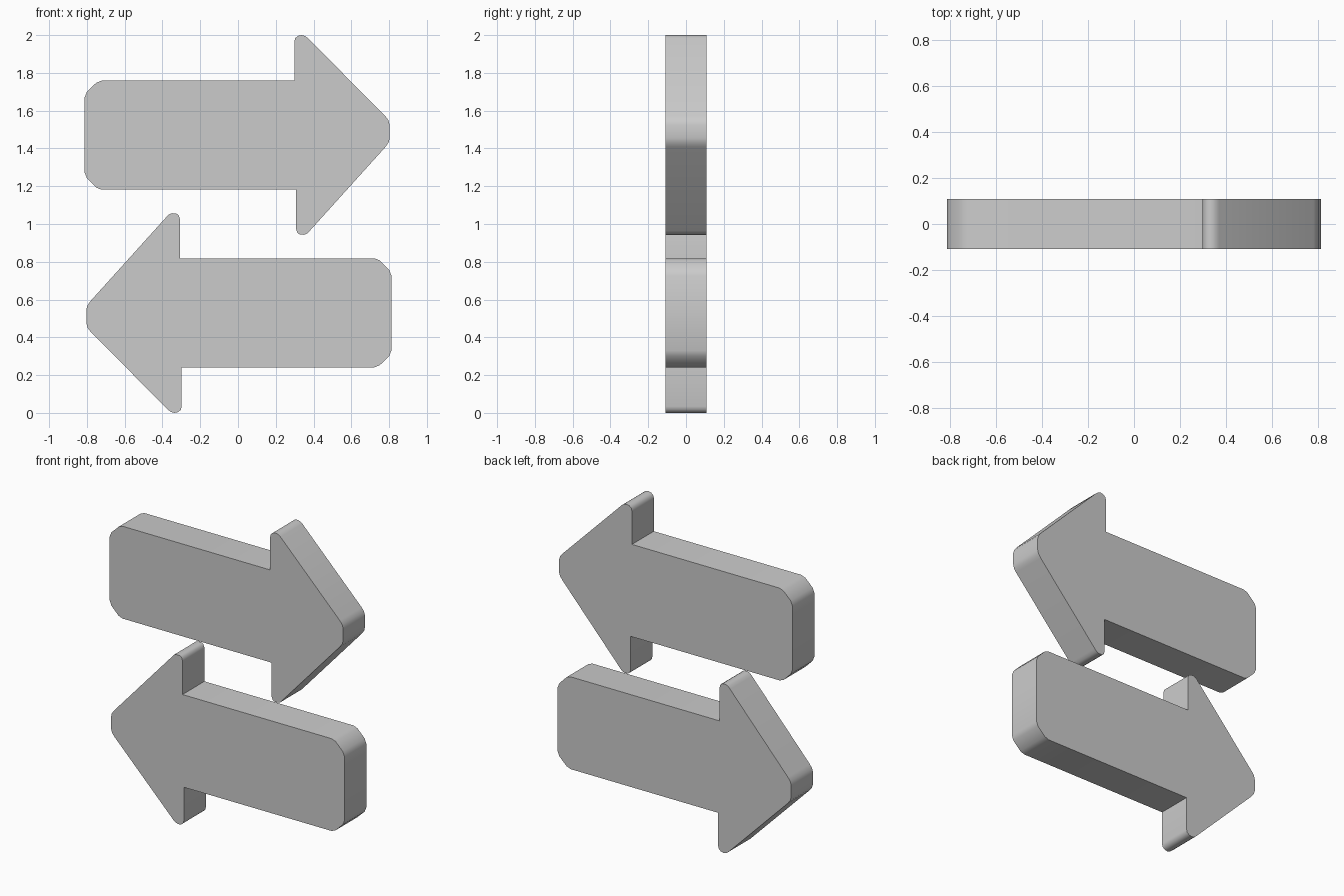
import bpy, bmesh, math
from mathutils import Matrix

if "Cube" in bpy.data.objects:
    bpy.data.objects.remove(bpy.data.objects["Cube"])

HALF_DEPTH = 0.108

# Outline of the right-pointing arrow (x, z)
OUTLINE = [
    # rounded tail, lower then upper corner
    (0.308, 1.182), (-0.722, 1.182), (-0.750, 1.192), (-0.800, 1.242), (-0.812, 1.272),
    (-0.812, 1.670), (-0.800, 1.700), (-0.750, 1.748), (-0.722, 1.759),
    # upper barb
    (0.298, 1.759), (0.298, 1.966), (0.303, 1.984), (0.317, 1.996), (0.336, 2.0),
    (0.355, 1.995), (0.370, 1.984),
    # blunt tip
    (0.780, 1.571), (0.796, 1.550), (0.803, 1.525),
    (0.803, 1.455), (0.797, 1.431), (0.781, 1.408),
    # lower barb
    (0.381, 0.965), (0.368, 0.950), (0.350, 0.943), (0.328, 0.944), (0.314, 0.953),
    (0.308, 0.972),
]


def make_arrow(name, matrix):
    bm = bmesh.new()
    face = bm.faces.new([bm.verts.new((x, -HALF_DEPTH, z)) for x, z in OUTLINE])
    ext = bmesh.ops.extrude_face_region(bm, geom=[face], use_keep_orig=True)
    moved = [v for v in ext["geom"] if isinstance(v, bmesh.types.BMVert)]
    bmesh.ops.translate(bm, verts=moved, vec=(0, 2 * HALF_DEPTH, 0))
    bmesh.ops.recalc_face_normals(bm, faces=bm.faces)
    bm.transform(matrix)
    mesh = bpy.data.meshes.new(name)
    bm.to_mesh(mesh)
    bm.free()
    obj = bpy.data.objects.new(name, mesh)
    bpy.context.collection.objects.link(obj)
    bpy.ops.object.select_all(action="DESELECT")
    obj.select_set(True)
    bpy.context.view_layer.objects.active = obj
    bpy.ops.object.shade_smooth_by_angle(angle=math.radians(40))


# Upper arrow, and the lower one turned half round about the centre
make_arrow("upper_arrow", Matrix.Identity(4))
half_turn = (Matrix.Translation((0, 0, 1)) @ Matrix.Rotation(math.pi, 4, "Y")
             @ Matrix.Translation((0, 0, -1)))
make_arrow("lower_arrow", half_turn)
